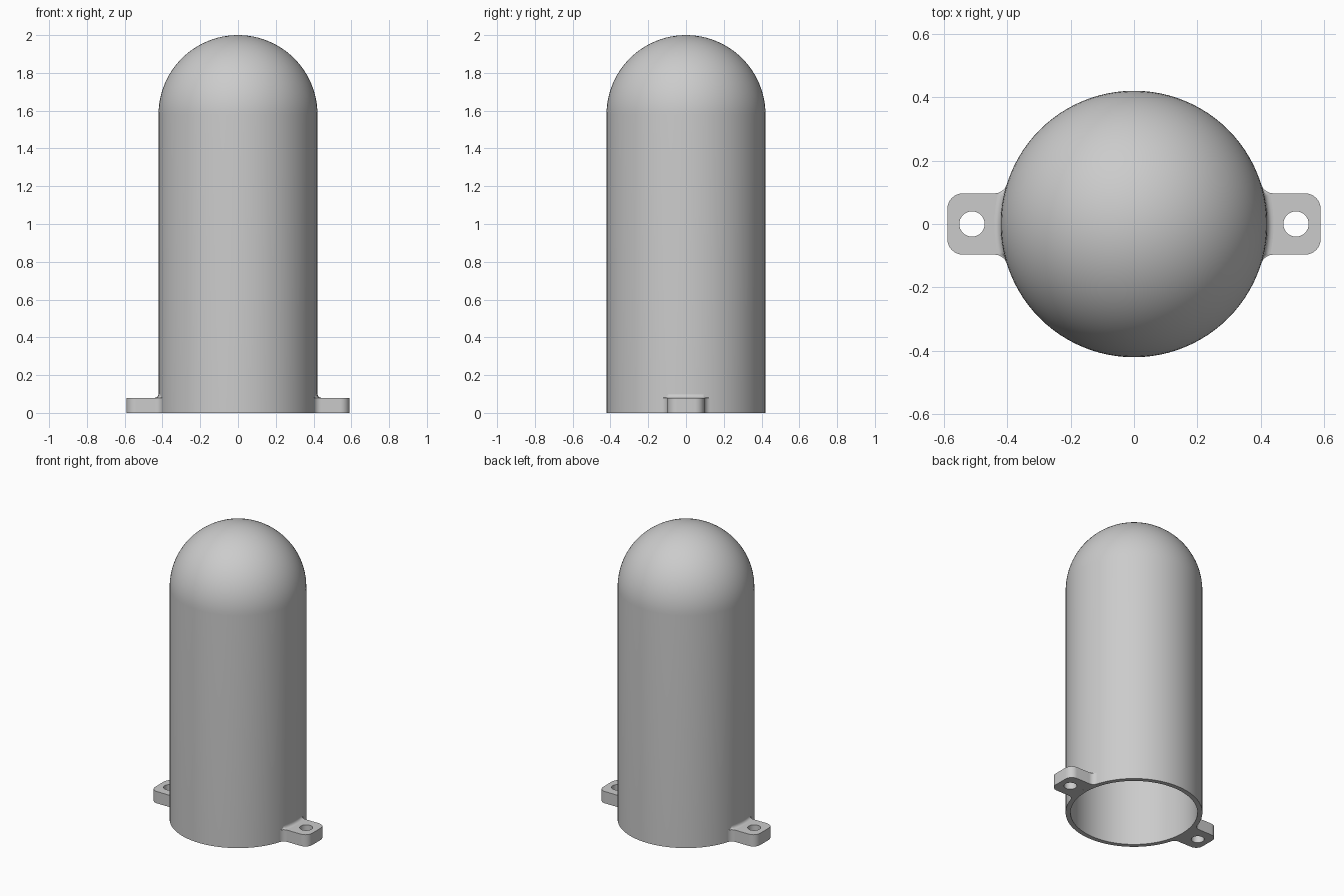
import bpy, bmesh
from math import sin, cos, asin, atan2, sqrt, pi, radians

cube = bpy.data.objects.get("Cube")
if cube:
    bpy.data.objects.remove(cube)

R, WALL, TOP = 0.421, 0.03, 2.0        # shell radius, wall, height
HALF, REACH, THICK = 0.097, 0.59, 0.08  # lug half width, reach, thickness
SIDE, CORNER, COVE = 0.04, 0.05, 0.02   # side fillet, corner and top fillet radii
HOLE_X, HOLE_R = 0.512, 0.04

grey = bpy.data.materials.new("plain grey")
grey.use_nodes = True
colour = (0.6, 0.6, 0.6, 1)
grey.diffuse_color = colour
grey.node_tree.nodes["Principled BSDF"].inputs["Base Color"].default_value = colour


def finish(bm, name):
    bmesh.ops.remove_doubles(bm, verts=bm.verts, dist=1e-5)
    bmesh.ops.recalc_face_normals(bm, faces=bm.faces)
    mesh = bpy.data.meshes.new(name)
    bm.to_mesh(mesh)
    bm.free()
    mesh.materials.append(grey)
    obj = bpy.data.objects.new(name, mesh)
    bpy.context.collection.objects.link(obj)
    bpy.ops.object.select_all(action="DESELECT")
    obj.select_set(True)
    bpy.context.view_layer.objects.active = obj
    bpy.ops.object.shade_smooth_by_angle(angle=radians(35))
    return obj


def arc(cx, cy, r, start, end, n):
    return [(cx + r * cos(start + (end - start) * i / n),
             cy + r * sin(start + (end - start) * i / n)) for i in range(n + 1)]


def loop(bm, points):
    verts = [bm.verts.new((x, y, 0)) for x, y in points]
    return [bm.edges.new((v, verts[i - 1])) for i, v in enumerate(verts)]


# Hollow shell: domed tube, open at the bottom
centre = TOP - R
inner = R - WALL
profile = [(R, 0)] + arc(0, centre, R, 0, pi / 2, 24)
profile += arc(0, centre, inner, pi / 2, 0, 24) + [(inner, 0), (R, 0)]
bm = bmesh.new()
verts = [bm.verts.new((r, 0, z)) for r, z in profile]
edges = [bm.edges.new(pair) for pair in zip(verts, verts[1:])]
bmesh.ops.spin(bm, geom=verts + edges, cent=(0, 0, 0), axis=(0, 0, 1),
               angle=2 * pi, steps=96)
finish(bm, "domed_shell")

# Side fillet circle, tangent to the shell and to the lug's side
fy = HALF + SIDE
fx = sqrt((R + SIDE) ** 2 - fy ** 2)
spread = atan2(fy, fx)


def build_lug(side, turn):
    # Plate with rounded corners, flared root and a screw hole
    half = arc(fx, fy, SIDE, spread - pi, -pi / 2, 8)
    corner = arc(REACH - CORNER, HALF - CORNER, CORNER, pi / 2, 0, 8)
    upper = half + corner
    lower = [(x, -y) for x, y in reversed(upper)]
    root = arc(0, 0, R, -spread, spread, 16)[1:-1]
    bm = bmesh.new()
    edges = loop(bm, upper + lower + root)
    edges += loop(bm, arc(HOLE_X, 0, HOLE_R, 0, 2 * pi, 32)[:-1])
    fill = bmesh.ops.triangle_fill(bm, edges=edges, use_beauty=True)
    faces = [f for f in fill["geom"] if isinstance(f, bmesh.types.BMFace)]
    raised = bmesh.ops.extrude_face_region(bm, geom=faces, use_keep_orig=True)
    for v in raised["geom"]:
        if isinstance(v, bmesh.types.BMVert):
            v.co.z = THICK
    bmesh.ops.rotate(bm, verts=bm.verts, matrix=turn)
    finish(bm, side + "_mounting_lug")

    # Concave fillet between plate top and shell, narrowing at its ends
    bm = bmesh.new()
    rows = []
    for i in range(49):
        angle = spread * (i / 24 - 1)
        phi = spread - abs(angle)
        dist = R + SIDE
        size = COVE
        if phi < asin(SIDE / dist):
            reach = dist * cos(phi) - sqrt(max(0, SIDE ** 2 - (dist * sin(phi)) ** 2))
            size = min(COVE, max(0, reach - R))
        section = arc(R + size, THICK + size, size, -pi / 2, -pi, 6)
        rows.append([bm.verts.new((r * cos(angle), r * sin(angle), z))
                     for r, z in section])
    for a, b in zip(rows, rows[1:]):
        for j in range(6):
            bm.faces.new((a[j], b[j], b[j + 1], a[j + 1]))
    bmesh.ops.rotate(bm, verts=bm.verts, matrix=turn)
    bmesh.ops.remove_doubles(bm, verts=bm.verts, dist=1e-5)
    bmesh.ops.recalc_face_normals(bm, faces=bm.faces)
    if sum(f.normal.z for f in bm.faces) < 0:
        bmesh.ops.reverse_faces(bm, faces=bm.faces)
    finish(bm, side + "_lug_fillet")


from mathutils import Matrix
build_lug("left", Matrix.Identity(3))
build_lug("right", Matrix.Rotation(pi, 3, "Z"))
